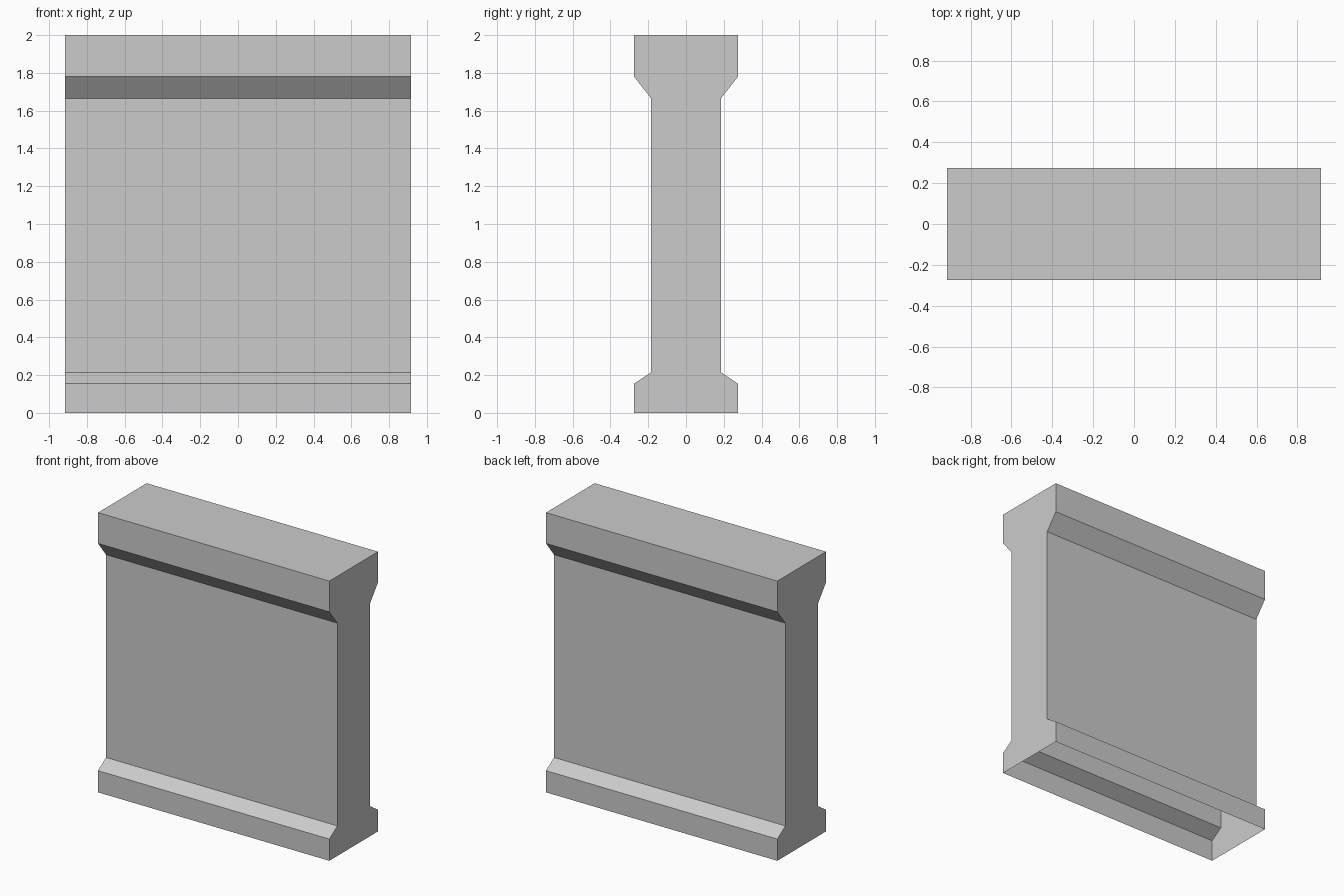
import bpy
import bmesh

cube = bpy.data.objects.get("Cube")
if cube:
    bpy.data.objects.remove(cube, do_unlink=True)

HALF_LENGTH = 0.915

# Plain grey finish
grey = bpy.data.materials.new("plain_grey")
grey.use_nodes = True
colour = (0.6, 0.6, 0.6, 1.0)
grey.diffuse_color = colour
grey.node_tree.nodes["Principled BSDF"].inputs["Base Color"].default_value = colour

# Half profile (depth, height): foot, slope, web, slope, head
half = [(0.275, 0), (0.275, 0.155), (0.185, 0.215),
        (0.185, 1.665), (0.275, 1.78), (0.275, 2)]
profile = half + [(-y, z) for y, z in reversed(half)]

# Wall: both end caps joined by strips along the profile, open underneath
bm = bmesh.new()
left, right = [[bm.verts.new((x, y, z)) for y, z in profile]
               for x in (HALF_LENGTH, -HALF_LENGTH)]
bm.faces.new(left)
bm.faces.new(list(reversed(right)))
for i in range(len(profile) - 1):
    bm.faces.new((left[i + 1], left[i], right[i], right[i + 1]))
bm.normal_update()

mesh = bpy.data.meshes.new("wall_section")
bm.to_mesh(mesh)
bm.free()
mesh.materials.append(grey)
wall = bpy.data.objects.new("wall_section", mesh)
bpy.context.collection.objects.link(wall)
